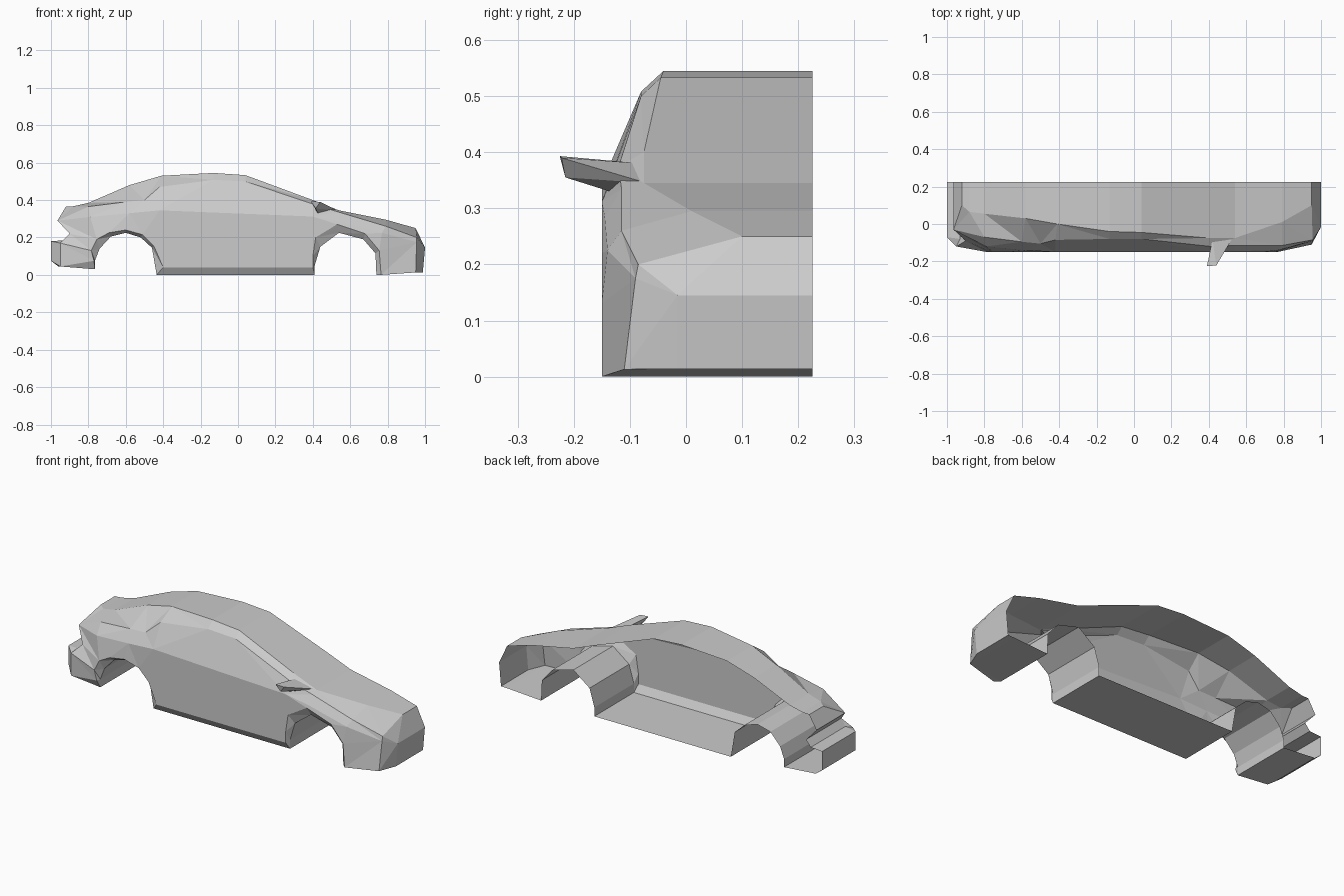
import bpy, bmesh
from math import radians
from mathutils import Vector

if "Cube" in bpy.data.objects:
    bpy.data.objects.remove(bpy.data.objects["Cube"])

CUT = 0.225  # open centre plane of the half body
V = lambda pts: [Vector(p) for p in pts]


def strip(bm, a, b):
    """Triangulated strip between two polylines with the shortest total diagonals."""
    cost = {(0, 0): (0, None)}
    for i in range(len(a)):
        for j in range(len(b)):
            if i == j == 0:
                continue
            d = (a[i] - b[j]).length
            cost[i, j] = min(((cost[p][0] + d, p) for p in ((i - 1, j), (i, j - 1)) if p in cost))
    at = (len(a) - 1, len(b) - 1)
    while cost[at][1]:
        p = cost[at][1]
        face(bm, [a[at[0]], b[at[1]], a[p[0]] if p[0] != at[0] else b[p[1]]])
        at = p


def face(bm, pts):
    if len(pts) > 3 or (pts[1] - pts[0]).cross(pts[2] - pts[0]).length > 1e-7:
        bm.faces.new([bm.verts.new(p) for p in pts])


def loft(bm, a, b):
    for i in range(len(a) - 1):
        face(bm, [a[i], a[i + 1], b[i + 1], b[i]])


def centre(pts):
    return [Vector((p.x, CUT, p.z)) for p in pts]


def finish(bm, name):
    bmesh.ops.remove_doubles(bm, verts=bm.verts, dist=0.001)
    bmesh.ops.dissolve_limit(bm, angle_limit=radians(1), verts=bm.verts, edges=bm.edges)
    bmesh.ops.recalc_face_normals(bm, faces=bm.faces)
    me = bpy.data.meshes.new(name)
    bm.to_mesh(me)
    bm.free()
    bpy.context.collection.objects.link(bpy.data.objects.new(name, me))


# guide lines of the body, rear to front
edge = V([(-.92, .10, .365), (-.88, .065, .367), (-.80, .055, .385), (-.58, .03, .48), (-.41, 0, .53),
          (-.13, -.04, .545), (.04, -.045, .533), (.40, -.075, .40), (.54, -.075, .345),
          (.79, .01, .295), (.95, .10, .25)])
shoulder = V([(-.965, -.03, .29), (-.80, -.07, .365), (-.60, -.095, .39), (-.50, -.105, .40), (-.42, -.085, .47),
              (-.13, -.08, .508), (.04, -.08, .50), (.41, -.12, .375), (.54, -.115, .335),
              (.79, -.115, .26), (.955, -.085, .20)])
belt = V([(-.965, -.03, .29), (-.79, -.12, .31), (-.58, -.14, .33), (-.42, -.15, .345), (-.10, -.15, .333),
          (.40, -.15, .312), (.54, -.145, .285), (.77, -.14, .225), (.955, -.09, .175)])
skirt = V([(-.95, -.12, .045)] + [(x, -.15, z) for x, z in (
    (-.77, .075), (-.785, .13), (-.755, .19), (-.69, .225), (-.60, .24), (-.51, .215), (-.45, .155),
    (-.40, .04), (.40, .04), (.40, .10), (.415, .20), (.53, .27), (.68, .22), (.755, .13), (.765, 0))]
    + [(.95, -.11, .013)])
lip = V([(-.95, -.12, .045)] + [(x, -.125, z) for x, z in (
    (-.765, .03), (-.765, .075), (-.74, .14), (-.68, .205), (-.60, .225), (-.52, .20), (-.46, .145),
    (-.435, 0), (.41, 0), (.41, .05), (.44, .15), (.54, .225), (.67, .19), (.735, .115), (.74, 0))]
    + [(.95, -.11, .013)])

# body shell: roof, window band, sides, sills, floor and wheel wells
bm = bmesh.new()
loft(bm, edge, centre(edge))
strip(bm, edge, shoulder)
strip(bm, shoulder, belt)
tail_side = V([(-.95, -.12, .17), (-.90, -.09, .22)])
strip(bm, tail_side + belt, skirt)
strip(bm, skirt, lip)
loft(bm, lip, centre(lip))

# nose
chin = V([(.95, .10, .25), (1, -.015, .145), (.988, -.015, .014)])
loft(bm, chin, centre(chin))
strip(bm, chin, [edge[-1], shoulder[-1], belt[-1], skirt[-1]])
face(bm, [chin[2], skirt[-1], Vector((.95, CUT, .013)), Vector((.988, CUT, .014))])

# tail and rear bumper
tail = V([(-.92, .10, .365), (-.965, -.03, .29), (-.90, -.09, .22), (-.93, -.08, .185),
          (-1, -.07, .18), (-1, -.07, .075), (-.96, -.07, .045)])
loft(bm, tail, centre(tail))
strip(bm, tail[2:], [tail[2], tail_side[0], skirt[0]])
face(bm, [tail[-1], skirt[0], Vector((-.95, CUT, .045)), Vector((-.96, CUT, .045))])
finish(bm, "car_body_half")

# wing mirror
bm = bmesh.new()
for p in V([(.39, -.225, .393), (.44, -.222, .39), (.415, -.215, .355),
            (.42, -.08, .38), (.53, -.07, .345), (.43, -.11, .322)]):
    bm.verts.new(p)
bmesh.ops.convex_hull(bm, input=bm.verts)
finish(bm, "wing_mirror")
